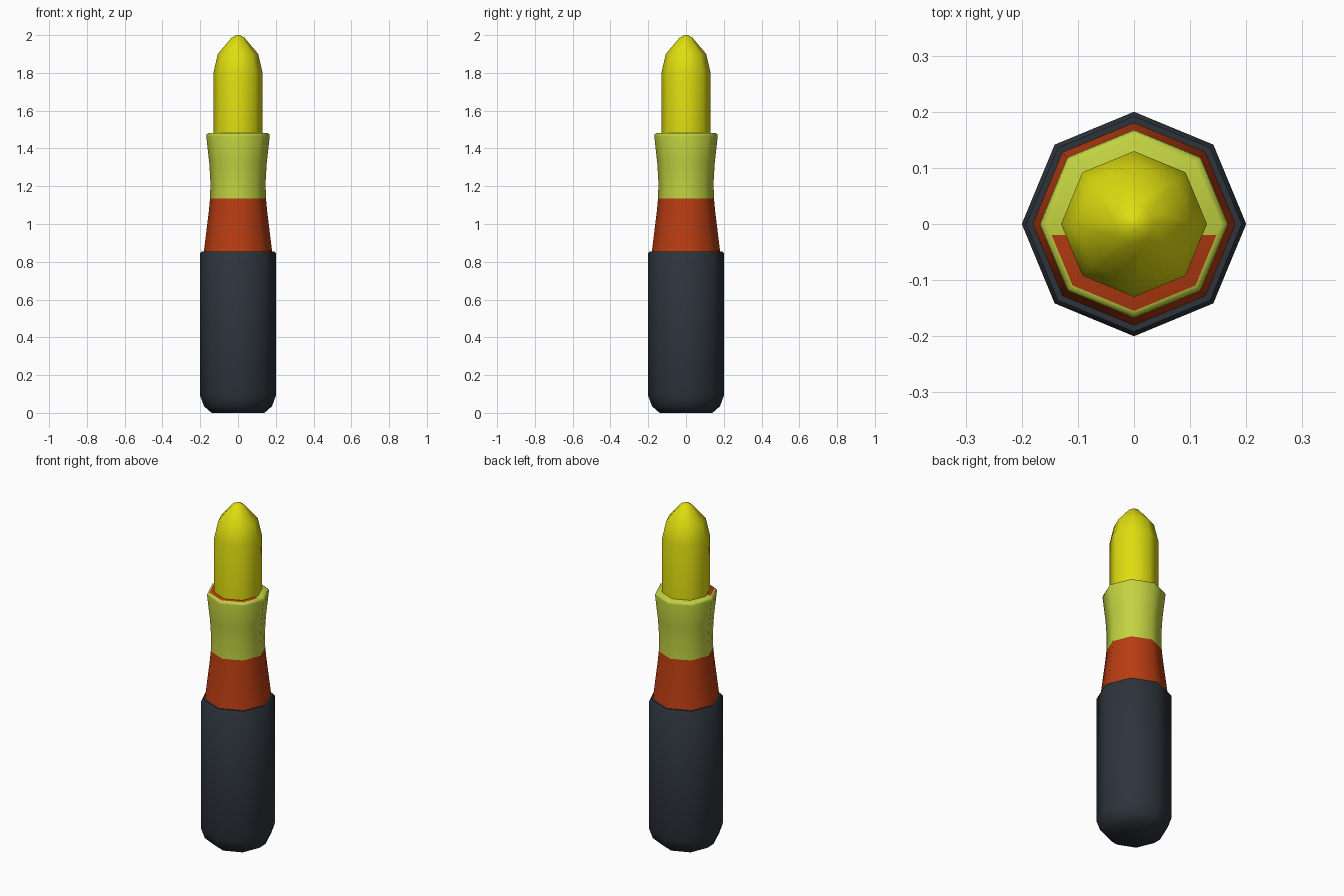
import bpy, bmesh, math

if "Cube" in bpy.data.objects:
    bpy.data.objects.remove(bpy.data.objects["Cube"])

def mat(name, c):
    m = bpy.data.materials.new(name)
    m.diffuse_color = (*c, 1)
    m.use_nodes = True
    m.node_tree.nodes["Principled BSDF"].inputs["Base Color"].default_value = m.diffuse_color
    return m

dark = mat("dark grey", (0.026, 0.034, 0.044))
rust = mat("rust orange", (0.48, 0.046, 0.006))
lime = mat("lime green", (0.54, 0.65, 0.053))
yellow = mat("yellow", (0.73, 0.72, 0.005))
SIDES = 8

def lathe(name, profile, mats):
    """Revolve (radius, z) points into an eight-sided solid."""
    bm = bmesh.new()
    rings = [[bm.verts.new((r * math.cos(2 * math.pi * i / SIDES),
                            r * math.sin(2 * math.pi * i / SIDES), z))
              for i in range(SIDES)] for r, z in profile]
    for a, b in zip(rings, rings[1:]):
        for i in range(SIDES):
            j = (i + 1) % SIDES
            bm.faces.new((a[i], a[j], b[j], b[i]))
    bm.faces.new(rings[0][::-1])
    bm.faces.new(rings[-1])
    bmesh.ops.remove_doubles(bm, verts=bm.verts, dist=1e-5)
    # two-coloured top: cut the end face in front of the middle
    if len(mats) > 1:
        top = [f for f in bm.faces if f.normal.z > 0.9 or
               min(v.co.z for v in f.verts) > profile[-1][1] - 1e-4]
        geom = top + list({e for f in top for e in f.edges}) + list({v for f in top for v in f.verts})
        bmesh.ops.bisect_plane(bm, geom=geom, plane_co=(0, -0.02, 0), plane_no=(0, 1, 0))
        for f in bm.faces:
            if min(v.co.z for v in f.verts) > profile[-1][1] - 1e-4:
                f.material_index = int(f.calc_center_median().y < -0.02)
    bmesh.ops.recalc_face_normals(bm, faces=bm.faces)
    me = bpy.data.meshes.new(name)
    bm.to_mesh(me)
    bm.free()
    for m in mats:
        me.materials.append(m)
    ob = bpy.data.objects.new(name, me)
    bpy.context.collection.objects.link(ob)
    bpy.ops.object.select_all(action='DESELECT')
    ob.select_set(True)
    bpy.context.view_layer.objects.active = ob
    bpy.ops.object.shade_smooth_by_angle(angle=math.radians(50))
    return ob

# Dark handle with rounded foot
lathe("handle", [(0.14, 0), (0.18, 0.035), (0.2, 0.09), (0.2, 0.845), (0.192, 0.855)], [dark])
# Tapered lower collar
lathe("lower_collar", [(0.181, 0.85), (0.153, 1.08), (0.148, 1.135)], [rust])
# Flared upper collar
lathe("upper_collar", [(0.148, 1.13), (0.146, 1.22), (0.152, 1.32), (0.168, 1.465),
                       (0.166, 1.476), (0.155, 1.482)], [lime, rust])
# Rounded tip
lathe("tip", [(0.13, 1.47), (0.13, 1.8), (0.107, 1.9), (0.035, 1.985), (0.012, 1.999), (0.001, 2.0)], [yellow])
